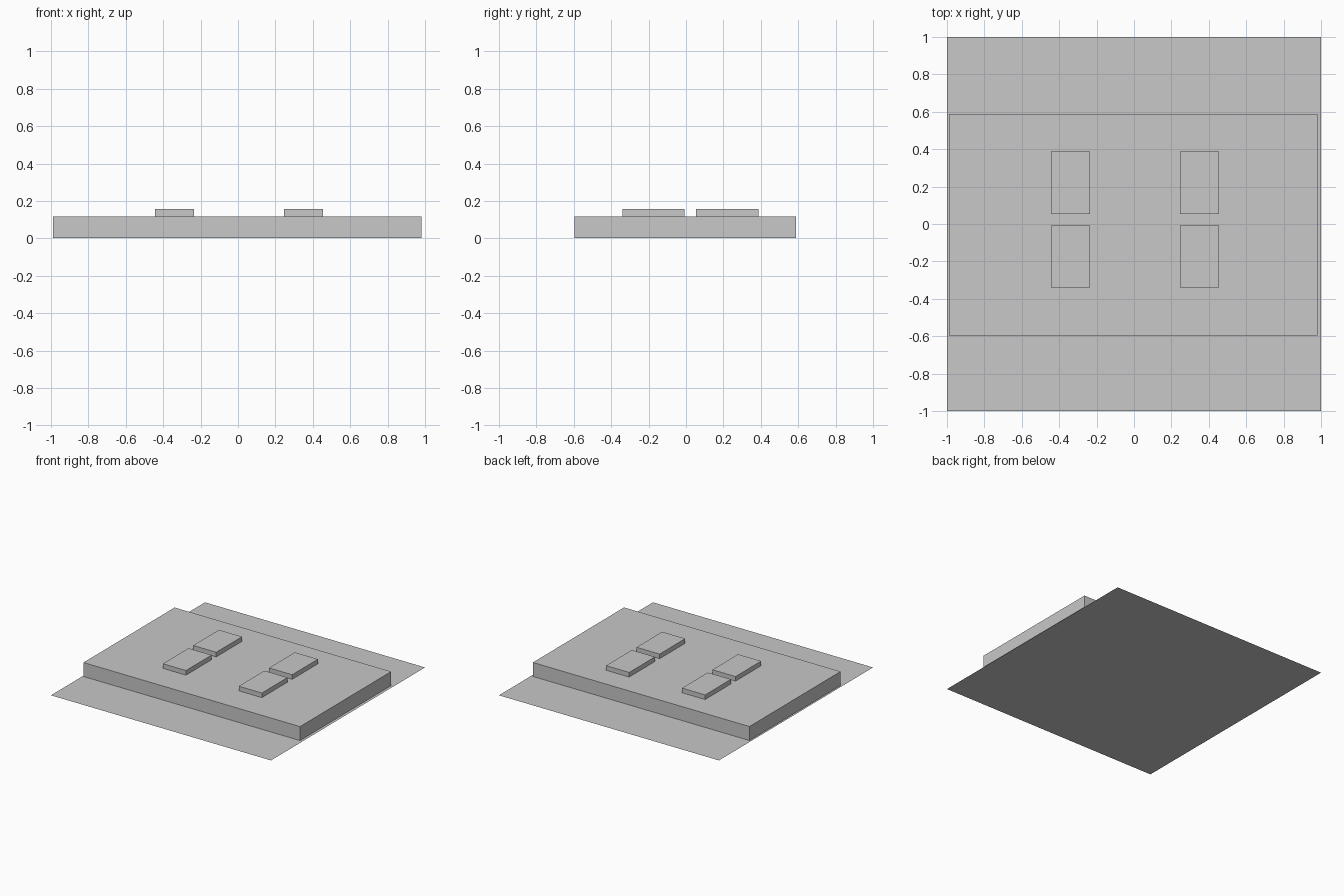
import bpy

if "Cube" in bpy.data.objects:
    bpy.data.objects.remove(bpy.data.objects["Cube"])

# Single flat grey
grey = bpy.data.materials.new("light grey")
grey.diffuse_color = (0.58, 0.58, 0.58, 1.0)
grey.use_nodes = True
grey.node_tree.nodes["Principled BSDF"].inputs["Base Color"].default_value = grey.diffuse_color


def box(name, x, y, z):
    """Box spanning the (min, max) ranges on each axis."""
    spans = (x, y, z)
    bpy.ops.mesh.primitive_cube_add(size=1)
    ob = bpy.context.object
    ob.name = name
    ob.location = [(a + b) / 2 for a, b in spans]
    ob.scale = [b - a for a, b in spans]
    bpy.ops.object.transform_apply(location=True, rotation=False, scale=True)
    ob.data.materials.append(grey)
    return ob


# Thin sheet on the ground
bpy.ops.mesh.primitive_plane_add(size=2)
sheet = bpy.context.object
sheet.name = "base_sheet"
sheet.data.materials.append(grey)

# Wide slab
box("slab", (-0.988, 0.98), (-0.595, 0.588), (0.003, 0.118))

# Four raised pads, two columns of two
for side, x in (("left", (-0.445, -0.235)), ("right", (0.245, 0.455))):
    for row, y in (("front", (-0.34, -0.007)), ("back", (0.053, 0.388))):
        box(f"pad_{row}_{side}", x, y, (0.118, 0.156))
